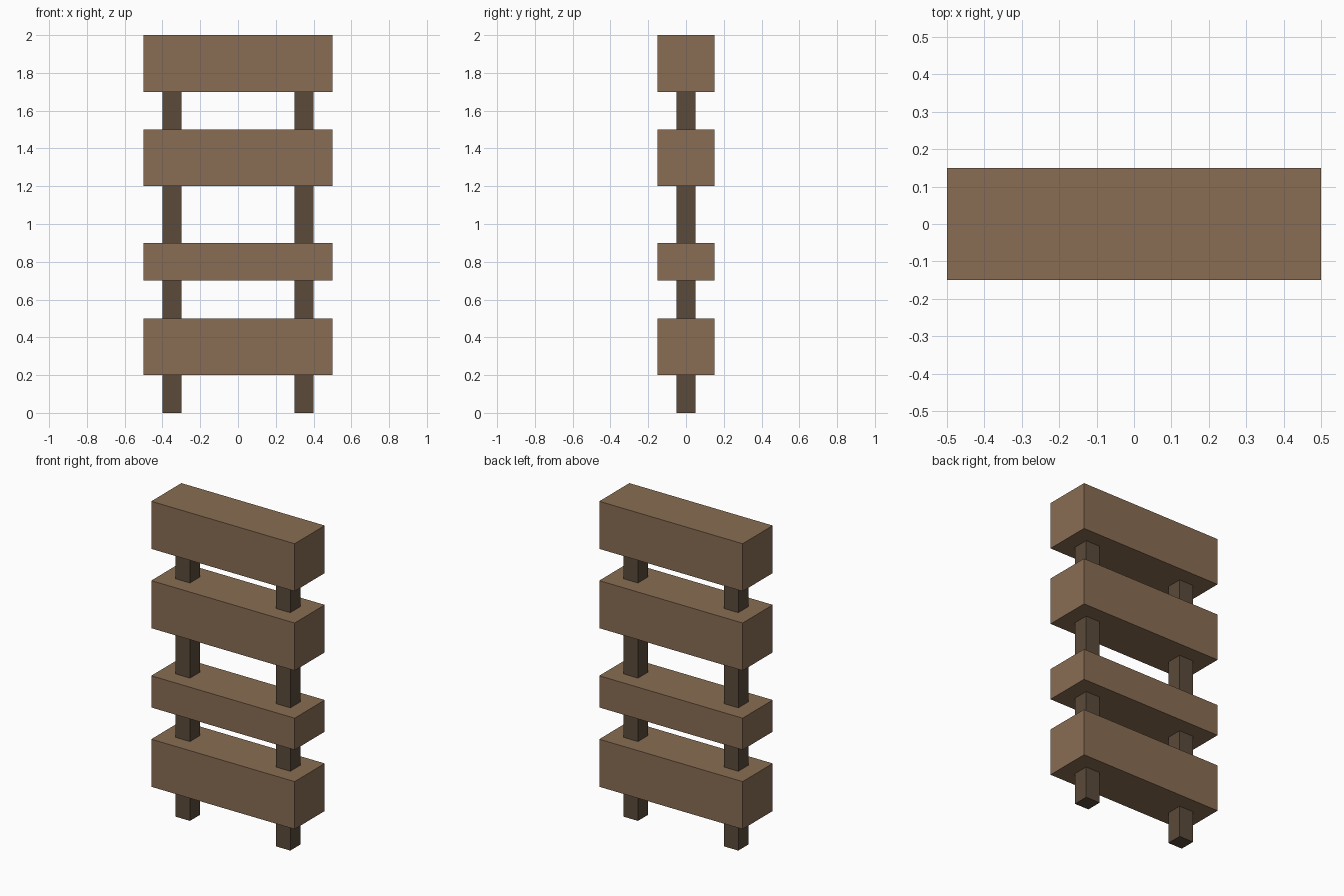
import bpy

cube = bpy.data.objects.get("Cube")
if cube:
    bpy.data.objects.remove(cube, do_unlink=True)


def make_material(name, rgb):
    mat = bpy.data.materials.new(name)
    mat.use_nodes = True
    color = (*rgb, 1.0)
    mat.diffuse_color = color
    mat.node_tree.nodes["Principled BSDF"].inputs["Base Color"].default_value = color
    return mat


def box(name, x, bottom, top, width, depth, mat):
    bpy.ops.mesh.primitive_cube_add(size=1, location=(x, 0, (bottom + top) / 2))
    obj = bpy.context.object
    obj.name = name
    obj.scale = (width, depth, top - bottom)
    bpy.ops.object.transform_apply(location=False, rotation=False, scale=True)
    obj.data.materials.append(mat)
    return obj


plank_wood = make_material("light brown wood", (0.25, 0.152, 0.087))
post_wood = make_material("dark brown wood", (0.104, 0.07, 0.043))

# Two square posts, ending inside the top plank
for side, x in (("left", 0.35), ("right", -0.35)):
    box(f"{side}_post", x, 0, 1.9, 0.1, 0.1, post_wood)

# Thick horizontal planks, from bottom to top
planks = {
    "bottom_plank": (0.2, 0.5),
    "lower_middle_plank": (0.7, 0.9),
    "upper_middle_plank": (1.2, 1.5),
    "top_plank": (1.7, 2.0),
}
for name, (bottom, top) in planks.items():
    box(name, 0, bottom, top, 1.0, 0.3, plank_wood)
